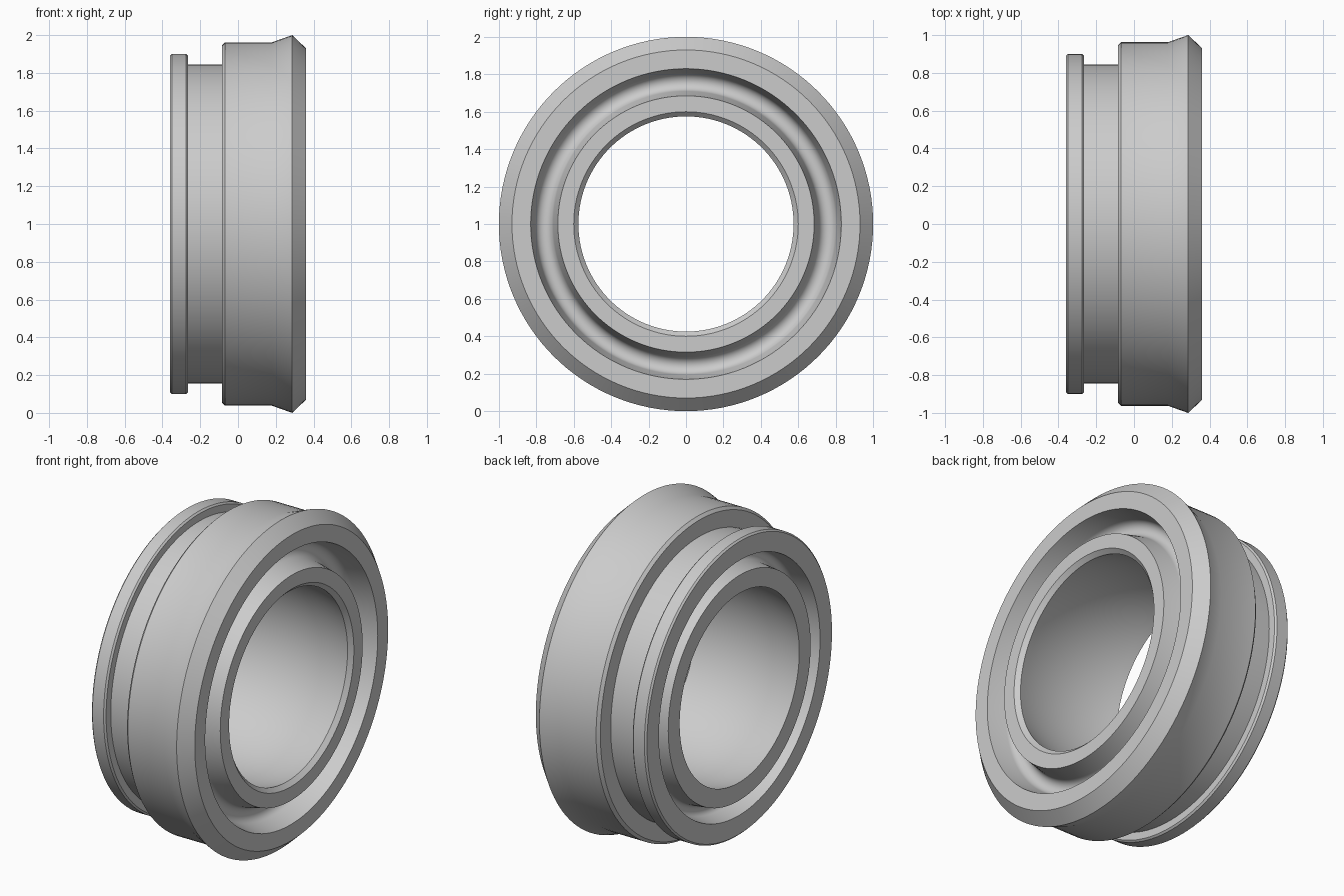
import bpy, bmesh, math
from mathutils import Matrix, Vector

cube = bpy.data.objects.get("Cube")
if cube:
    bpy.data.objects.remove(cube, do_unlink=True)

SEGMENTS = 128

# Plain grey metal
metal = bpy.data.materials.new("grey metal")
metal.use_nodes = True
grey = (0.6, 0.6, 0.6, 1.0)
metal.diffuse_color = grey
metal.node_tree.nodes["Principled BSDF"].inputs["Base Color"].default_value = grey


def channel(x, r_from, r_to, taper, wall, steps=14):
    """Groove between two radii: tapered walls running smoothly into a
    round floor. wall is the signed depth of the walls along the axis."""
    side = math.copysign(taper, r_to - r_from)
    mid = (r_from + r_to) / 2
    half = (r_to - r_from) / 2 - side
    tilt = math.atan2(taper, abs(wall))
    radius = half / math.cos(tilt)
    inward = math.copysign(abs(radius), wall)
    points = [(x, r_from)]
    for i in range(steps + 1):
        a = tilt + (math.pi - 2 * tilt) * i / steps
        points.append((x + wall + inward * (math.sin(a) - math.sin(tilt)),
                       mid - radius * math.cos(a)))
    return points + [(x, r_to)]


def barrel(x_from, x_to, r, bulge, steps=16):
    """Bore that widens gently towards its middle."""
    points = []
    for i in range(steps + 1):
        t = i / steps
        points.append((x_from + (x_to - x_from) * t, r + bulge * 4 * t * (1 - t)))
    return points


def lathe(name, profile):
    """Spin a closed (x, radius) profile around the horizontal axis."""
    bm = bmesh.new()
    rings = []
    for i in range(SEGMENTS):
        turn = Matrix.Rotation(2 * math.pi * i / SEGMENTS, 3, 'X')
        rings.append([bm.verts.new(turn @ Vector((x, 0, r))) for x, r in profile])
    n = len(profile)
    for i in range(SEGMENTS):
        a, b = rings[i], rings[(i + 1) % SEGMENTS]
        for j in range(n):
            k = (j + 1) % n
            bm.faces.new((a[j], a[k], b[k], b[j]))
    bmesh.ops.recalc_face_normals(bm, faces=bm.faces)
    mesh = bpy.data.meshes.new(name)
    bm.to_mesh(mesh)
    bm.free()
    obj = bpy.data.objects.new(name, mesh)
    bpy.context.collection.objects.link(obj)
    obj.location.z = 1
    mesh.materials.append(metal)
    bpy.ops.object.select_all(action='DESELECT')
    obj.select_set(True)
    bpy.context.view_layer.objects.active = obj
    bpy.ops.object.shade_smooth_by_angle(angle=math.radians(30))


# Outside: thin flange, neck, main body, flared lip
outside = [(-0.36, 0.89), (-0.35, 0.90), (-0.275, 0.90), (-0.265, 0.89),
           (-0.265, 0.845), (-0.085, 0.845), (-0.085, 0.945), (-0.068, 0.962),
           (0.18, 0.962), (0.287, 1.0), (0.36, 0.93)]
# Groove in the lip face, then the chamfered bore
lip_groove = channel(0.36, 0.83, 0.685, 0.025, -0.11)
bore = [(0.36, 0.60)] + barrel(0.335, -0.36, 0.575, 0.05)
# Groove in the flange face
flange_groove = channel(-0.36, 0.685, 0.775, 0.012, 0.1)

lathe("flanged_ring", outside + lip_groove + bore + flange_groove)
